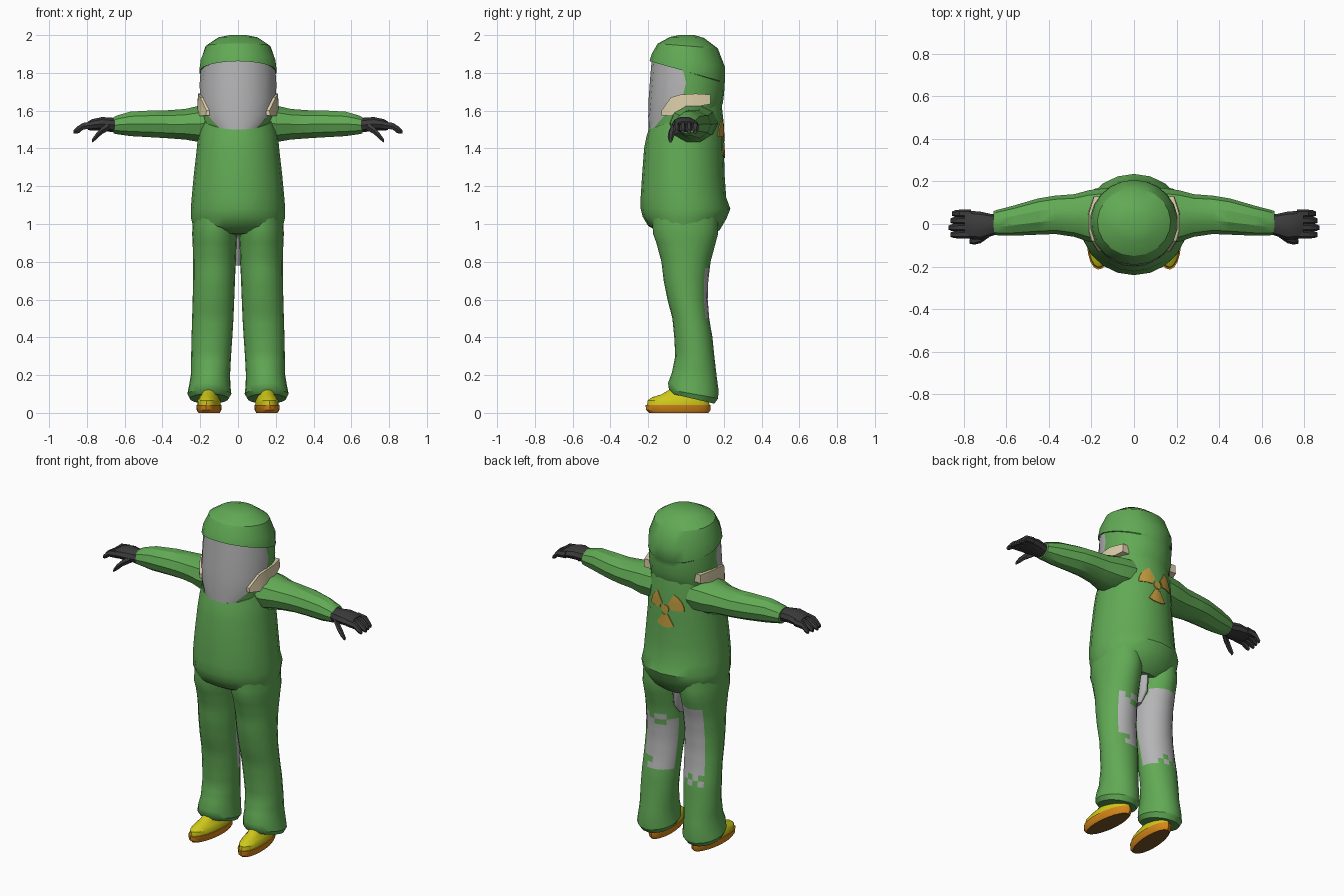
import bpy, bmesh, random
from math import sin, cos, pi, radians
from mathutils import Vector, Matrix
from mathutils.bvhtree import BVHTree

random.seed(4)
if "Cube" in bpy.data.objects:
    bpy.data.objects.remove(bpy.data.objects["Cube"])


def material(name, rgb):
    m = bpy.data.materials.new(name)
    m.use_nodes = True
    m.diffuse_color = (*rgb, 1)
    m.node_tree.nodes["Principled BSDF"].inputs["Base Color"].default_value = (*rgb, 1)
    return m


GREEN = material("suit green", (0.12, 0.40, 0.09))
GREY = material("light grey", (0.46, 0.46, 0.47))
BLACK = material("glove black", (0.045, 0.043, 0.045))
CREAM = material("tab cream", (0.72, 0.62, 0.40))
YELLOW = material("boot yellow", (0.62, 0.58, 0.01))
ORANGE = material("sole orange", (0.68, 0.24, 0.01))
BROWN = material("sole brown", (0.20, 0.09, 0.02))
SIGN = material("sign amber", (0.55, 0.34, 0.05))


def finish(name, bm, mats, mirror=False, angle=32):
    bmesh.ops.recalc_face_normals(bm, faces=bm.faces)
    mesh = bpy.data.meshes.new(name)
    bm.to_mesh(mesh)
    bm.free()
    ob = bpy.data.objects.new(name, mesh)
    bpy.context.collection.objects.link(ob)
    for m in mats:
        mesh.materials.append(m)
    if mirror:
        ob.modifiers.new("Mirror", 'MIRROR')
    bpy.ops.object.select_all(action='DESELECT')
    ob.select_set(True)
    bpy.context.view_layer.objects.active = ob
    bpy.ops.object.shade_smooth_by_angle(angle=radians(angle))
    return ob


def loft(name, rings, mats, rule=None, mirror=False, angle=32):
    """Skin closed rings; rule(row, column, face) gives the material index."""
    bm = bmesh.new()
    rows = [[bm.verts.new(p) for p in r] for r in rings]
    n = len(rows[0])
    made = []
    for i in range(len(rows) - 1):
        for j in range(n):
            k = (j + 1) % n
            made.append((i, j, bm.faces.new((rows[i][j], rows[i][k], rows[i + 1][k], rows[i + 1][j]))))
    made.append((-1, 0, bm.faces.new(rows[0][::-1])))
    made.append((len(rows), 0, bm.faces.new(rows[-1])))
    bmesh.ops.recalc_face_normals(bm, faces=bm.faces)
    if rule:
        for i, j, f in made:
            f.material_index = int(rule(i, j, f))
    return finish(name, bm, mats, mirror, angle)


FRONT_COLS, BACK_COLS = 8, 12


def upright(zf, zb, rx, yf, yb, cx=0, arc=72):
    """Level ring tilted from zf in front to zb behind; arc is the front half-angle."""
    a = radians(arc)
    ts = [-a + 2 * a * i / FRONT_COLS for i in range(FRONT_COLS)]
    ts += [a + (2 * pi - 2 * a) * i / BACK_COLS for i in range(BACK_COLS)]
    cy, ry = (yf + yb) / 2, (yb - yf) / 2
    return [(cx + rx * sin(t), cy - ry * cos(t), zf + (zb - zf) * (1 - cos(t)) / 2) for t in ts]


def sideways(x, y, z, ry, rz, n=10):
    return [(x, y + ry * cos(2 * pi * i / n), z + rz * sin(2 * pi * i / n)) for i in range(n)]


# Torso
torso = loft("torso", [upright(*s) for s in (
    (0.95, 0.93, 0.17, -0.13, 0.13), (0.99, 0.97, 0.235, -0.20, 0.18),
    (1.04, 1.03, 0.25, -0.23, 0.215), (1.08, 1.08, 0.25, -0.24, 0.235),
    (1.14, 1.14, 0.245, -0.24, 0.213), (1.25, 1.25, 0.235, -0.233, 0.205),
    (1.40, 1.40, 0.218, -0.222, 0.20), (1.46, 1.53, 0.21, -0.21, 0.20),
    (1.50, 1.64, 0.197, -0.198, 0.188))], [GREEN])

# Hood with clear face window
hood = ((1.50, 1.62, 0.195, -0.198, 0.187, 30), (1.57, 1.64, 0.20, -0.20, 0.195, 60),
        (1.66, 1.68, 0.203, -0.198, 0.20, 84), (1.77, 1.72, 0.203, -0.19, 0.204, 88),
        (1.865, 1.745, 0.20, -0.182, 0.204, 82), (1.862, 1.75, 0.207, -0.193, 0.207, 82),
        (1.90, 1.83, 0.20, -0.182, 0.207, 80), (1.955, 1.93, 0.172, -0.15, 0.168, 75),
        (1.99, 1.985, 0.105, -0.085, 0.095, 72), (2.0, 2.0, 0.045, -0.035, 0.045, 72))
loft("hood", [upright(*s[:5], 0, s[5]) for s in hood], [GREEN, GREY],
     lambda i, j, f: 0 <= i < 4 and j < FRONT_COLS)

# Neck tabs beside the face window
tabs = ((-0.13, 0.155, 1.575, 1.60), (-0.08, 0.187, 1.572, 1.67), (-0.03, 0.20, 1.595, 1.685),
        (0.05, 0.20, 1.62, 1.69), (0.13, 0.175, 1.635, 1.685))
loft("neck_tab", [[(x + 0.015, y, lo), (x + 0.012, y, hi), (x - 0.03, y, hi), (x - 0.03, y, lo)]
                  for y, x, lo, hi in tabs], [CREAM], mirror=True)

# Sleeves
loft("sleeve", [sideways(*s) for s in (
    (0.12, 0.04, 1.535, 0.13, 0.10), (0.21, 0.037, 1.53, 0.122, 0.10),
    (0.28, 0.04, 1.528, 0.10, 0.085), (0.37, 0.043, 1.528, 0.09, 0.078),
    (0.45, 0.035, 1.53, 0.085, 0.075), (0.57, 0.015, 1.53, 0.07, 0.068),
    (0.64, 0.007, 1.525, 0.06, 0.052), (0.66, 0.005, 1.522, 0.055, 0.045))], [GREEN], mirror=True)

# Gloves
loft("glove_palm", [sideways(*s) for s in (
    (0.63, 0.0, 1.522, 0.045, 0.038), (0.67, -0.005, 1.525, 0.052, 0.04),
    (0.72, -0.008, 1.53, 0.066, 0.038), (0.77, -0.004, 1.525, 0.066, 0.032),
    (0.795, 0.0, 1.52, 0.06, 0.024))], [BLACK], mirror=True)
for k, finger in enumerate(("index", "middle", "ring", "little")):
    y = -0.05 + 0.033 * k
    tip = 0.87 - 0.008 * abs(k - 1)
    loft(finger + "_finger", [sideways(*s, 6) for s in (
        (0.765, y, 1.524, 0.019, 0.022), (0.82, y, 1.518, 0.018, 0.02),
        (tip - 0.015, y, 1.498, 0.016, 0.018), (tip, y, 1.488, 0.01, 0.011))], [BLACK], mirror=True)
loft("thumb", [sideways(*s, 6) for s in (
    (0.68, -0.04, 1.52, 0.022, 0.025), (0.72, -0.07, 1.495, 0.02, 0.022),
    (0.75, -0.08, 1.465, 0.017, 0.02), (0.772, -0.082, 1.44, 0.01, 0.011))], [BLACK], mirror=True)

# Trouser legs: z, inner x, outer x, front y, back y
leg = ((1.06, 0.01, 0.235, -0.18, 0.17), (0.95, 0.005, 0.243, -0.175, 0.17),
       (0.90, 0.008, 0.24, -0.157, 0.157), (0.80, 0.012, 0.238, -0.13, 0.13),
       (0.70, 0.016, 0.238, -0.118, 0.118), (0.60, 0.02, 0.24, -0.098, 0.115),
       (0.50, 0.024, 0.243, -0.072, 0.123), (0.40, 0.03, 0.246, -0.062, 0.14),
       (0.30, 0.037, 0.248, -0.057, 0.15), (0.20, 0.042, 0.25, -0.075, 0.163),
       (0.14, 0.04, 0.26, -0.095, 0.172), (0.10, 0.035, 0.268, -0.09, 0.17),
       (0.075, 0.05, 0.255, -0.075, 0.15))
stations = []
for a, b in zip(leg, leg[1:]):
    steps = 3 if a[0] - b[0] > 0.09 else 1
    stations += [[p + (q - p) * k / steps for p, q in zip(a, b)] for k in range(steps)]
stations.append(leg[-1])


def leg_rings(side):
    rings = []
    for z, inner, outer, yf, yb in stations:
        tilt = 0.035 * max(0, 1 - z / 0.3)
        rings.append(upright(z + tilt, z - tilt, (outer - inner) / 2, yf, yb, side * (inner + outer) / 2))
    return rings


def torn(side, low, high, limit):
    facing = Vector((-0.4 * side, 0.92, 0))

    def rule(i, j, f):
        z = f.calc_center_median().z
        ragged = random.uniform(-0.04, 0.04)
        return f.normal.dot(facing) > limit and low + ragged < z < high + ragged
    return rule


loft("left_trouser_leg", leg_rings(1), [GREEN, GREY], torn(1, 0.46, 0.74, 0.6))
loft("right_trouser_leg", leg_rings(-1), [GREEN, GREY], torn(-1, 0.42, 0.85, 0.45))

# Torn lining between the thighs
loft("torn_lining", [upright(z, z, r, 0.0, y) for z, r, y in (
    (0.78, 0.012, 0.06), (0.84, 0.025, 0.11), (0.97, 0.03, 0.12))], [GREY])

# Boots: height, half width, toe y, heel y
boot = ((0.0, 0.055, -0.195, 0.12), (0.015, 0.064, -0.212, 0.13), (0.042, 0.066, -0.215, 0.13),
        (0.043, 0.061, -0.207, 0.125), (0.066, 0.06, -0.203, 0.12), (0.083, 0.05, -0.18, 0.115),
        (0.098, 0.042, -0.13, 0.11), (0.14, 0.04, -0.06, 0.10))
turn = Matrix.Translation((0.15, 0, 0)) @ Matrix.Rotation(radians(5), 4, 'Z')
rings = [[turn @ Vector(p) for p in upright(z, z, w, toe, heel)] for z, w, toe, heel in boot]
loft("boot", rings, [YELLOW, ORANGE, BROWN],
     lambda i, j, f: 2 if i == -1 else 1 if i < 3 else 0, mirror=True)

# Hazard sign on the back, laid over the torso
tree = BVHTree.FromPolygons([v.co for v in torso.data.vertices],
                            [list(p.vertices) for p in torso.data.polygons])
bm = bmesh.new()


def on_back(r, t):
    x, z = r * cos(t), 1.46 + r * sin(t)
    hit = tree.ray_cast(Vector((x, 1, z)), Vector((0, -1, 0)))[0]
    return bm.verts.new((x, (hit.y if hit else 0.19) + 0.005, z))


for mid in (30, 150, 270):
    grid = [[on_back(r, radians(mid + d)) for d in (-30, -15, 0, 15, 30)]
            for r in (0.035, 0.06, 0.085, 0.11)]
    for a, b in zip(grid, grid[1:]):
        for k in range(4):
            bm.faces.new((a[k], a[k + 1], b[k + 1], b[k]))
bm.faces.new([on_back(0.025, k * pi / 5) for k in range(10)])
for f in bm.faces:
    f.normal_update()
    if f.normal.y < 0:
        f.normal_flip()
plate = bmesh.ops.extrude_face_region(bm, geom=bm.faces[:])
bmesh.ops.translate(bm, vec=(0, -0.007, 0),
                    verts=[v for v in plate["geom"] if isinstance(v, bmesh.types.BMVert)])
finish("hazard_sign", bm, [SIGN])
